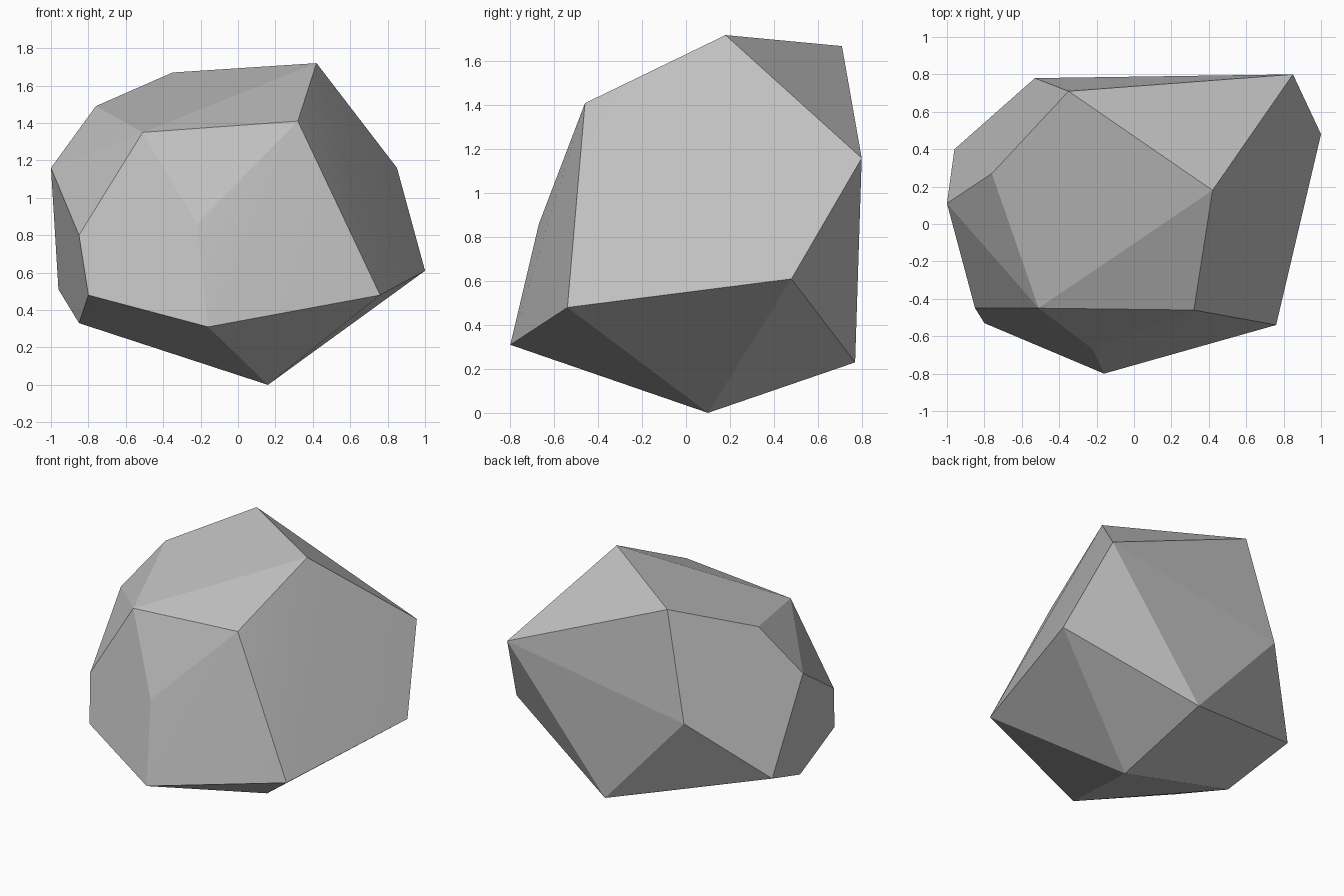
import bpy
import bmesh
import math

# Remove the default object only
default_cube = bpy.data.objects.get("Cube")
if default_cube:
    bpy.data.objects.remove(default_cube, do_unlink=True)


def make_material(name, colour):
    """One plain material, the same in viewport and render."""
    mat = bpy.data.materials.new(name)
    mat.use_nodes = True
    mat.diffuse_color = colour
    shader = next(n for n in mat.node_tree.nodes if n.type == "BSDF_PRINCIPLED")
    shader.inputs["Base Color"].default_value = colour
    shader.inputs["Roughness"].default_value = 0.9
    return mat


# Corners of the boulder, grouped by height
crown = [(.42, .18, 1.72), (-.35, .71, 1.67), (-.76, .27, 1.49),
         (-.51, -.45, 1.35), (.32, -.46, 1.41)]
shoulder = [(-1, .11, 1.16), (.85, .8, 1.16), (-.53, .78, .93),
            (-.22, -.67, .86), (-.85, -.45, .8)]
girdle = [(1, .48, .61), (-.96, .4, .51), (.76, -.54, .48), (-.8, -.53, .48)]
underside = [(-.85, -.07, .33), (-.16, -.8, .31), (.1, .77, .23), (.16, .1, 0)]


def build_boulder(name, corners, material):
    """Wrap the corners in a faceted convex skin."""
    bm = bmesh.new()
    for corner in corners:
        bm.verts.new(corner)
    bmesh.ops.convex_hull(bm, input=bm.verts[:])
    # Merge nearly coplanar triangles into broad facets
    bmesh.ops.dissolve_limit(bm, angle_limit=math.radians(4),
                             verts=bm.verts[:], edges=bm.edges[:])
    bmesh.ops.recalc_face_normals(bm, faces=bm.faces[:])
    mesh = bpy.data.meshes.new(name)
    bm.to_mesh(mesh)
    bm.free()
    mesh.materials.append(material)
    boulder = bpy.data.objects.new(name, mesh)
    bpy.context.collection.objects.link(boulder)
    return boulder


stone_grey = make_material("stone_grey", (.53, .53, .53, 1))
rock = build_boulder("rock", crown + shoulder + girdle + underside, stone_grey)

# Crisp facet edges, soft only across the faintest creases
bpy.ops.object.select_all(action="DESELECT")
rock.select_set(True)
bpy.context.view_layer.objects.active = rock
bpy.ops.object.shade_smooth_by_angle(angle=math.radians(7))
